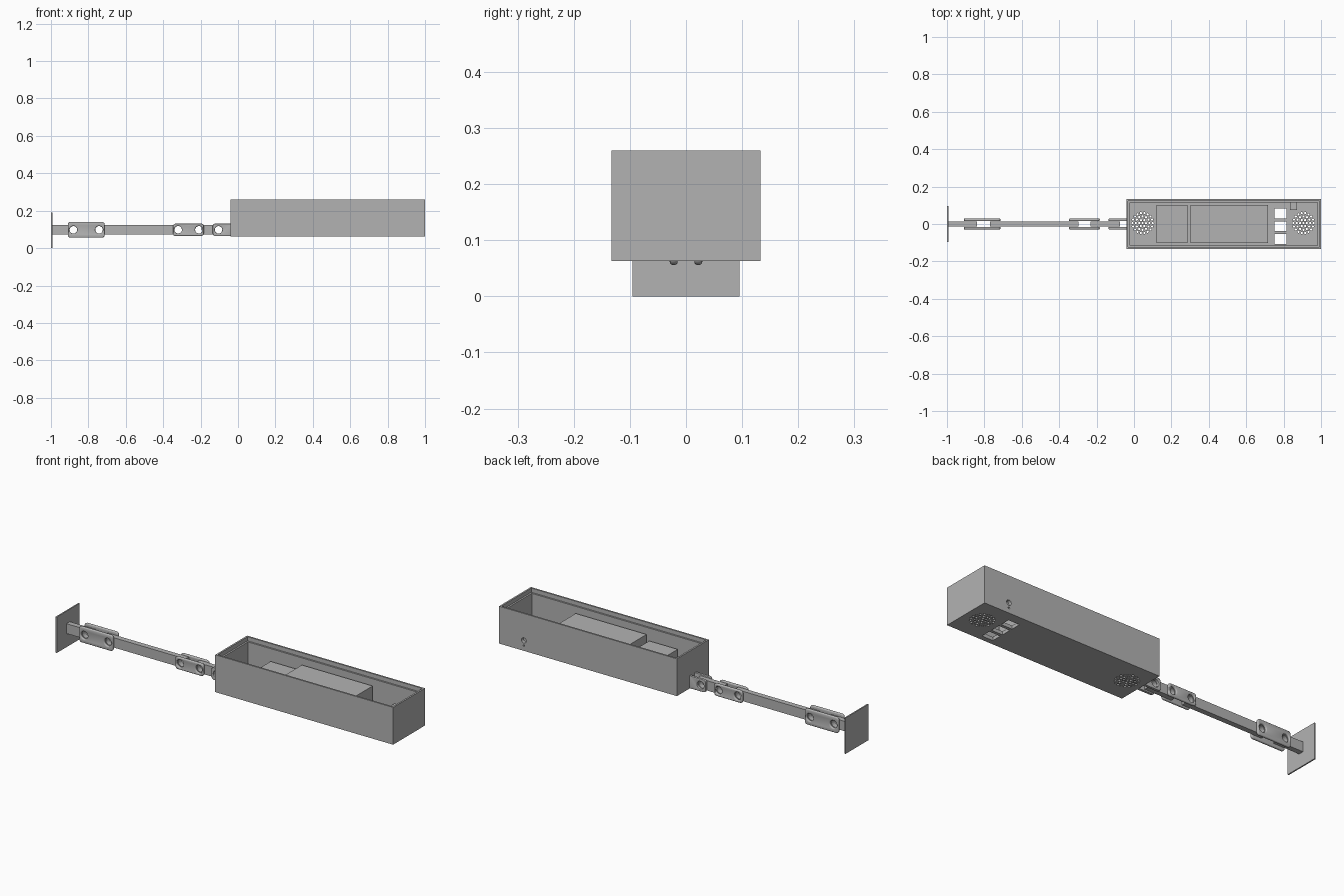
import bpy, bmesh, math
from mathutils import Matrix, Vector

if "Cube" in bpy.data.objects:
    bpy.data.objects.remove(bpy.data.objects["Cube"], do_unlink=True)

grey = bpy.data.materials.new("plain grey")
grey.use_nodes = True
grey.diffuse_color = (0.45, 0.45, 0.45, 1)
grey.node_tree.nodes["Principled BSDF"].inputs["Base Color"].default_value = grey.diffuse_color


def finish(name, bm):
    mesh = bpy.data.meshes.new(name)
    bm.to_mesh(mesh)
    bm.free()
    mesh.materials.append(grey)
    ob = bpy.data.objects.new(name, mesh)
    bpy.context.collection.objects.link(ob)
    return ob


def add_box(bm, x, y, z):
    size = Matrix.Diagonal((x[1] - x[0], y[1] - y[0], z[1] - z[0], 1))
    mid = Vector((sum(x) / 2, sum(y) / 2, sum(z) / 2))
    bmesh.ops.create_cube(bm, size=1, matrix=Matrix.Translation(mid) @ size)


def add_rod(bm, centre, radius, length, axis="Z", sides=24):
    turn = Matrix.Rotation(math.pi / 2, 4, "X") if axis == "Y" else Matrix()
    bmesh.ops.create_cone(bm, cap_ends=True, segments=sides, radius1=radius, radius2=radius,
                          depth=length, matrix=Matrix.Translation(centre) @ turn)


def box(name, x, y, z):
    bm = bmesh.new()
    add_box(bm, x, y, z)
    return finish(name, bm)


def apply_modifier(ob, mod):
    bpy.ops.object.select_all(action="DESELECT")
    bpy.context.view_layer.objects.active = ob
    ob.select_set(True)
    bpy.ops.object.modifier_apply(modifier=mod.name)


def cut(ob, bm):
    cutter = finish("cutter", bm)
    cutter.hide_render = True
    mod = ob.modifiers.new("cut", "BOOLEAN")
    mod.operation, mod.solver, mod.object = "DIFFERENCE", "EXACT", cutter
    apply_modifier(ob, mod)
    bpy.data.objects.remove(cutter, do_unlink=True)


def smooth(ob):
    bpy.ops.object.select_all(action="DESELECT")
    bpy.context.view_layer.objects.active = ob
    ob.select_set(True)
    bpy.ops.object.shade_smooth_by_angle(angle=math.radians(35))


# Open housing with a stepped rim
X0, X1, HALF, BASE, TOP = -0.04, 1.0, 0.133, 0.063, 0.26
FLOOR = BASE + 0.018
housing = box("housing", (X0, X1), (-HALF, HALF), (BASE, TOP))
for wall, bottom in ((0.018, FLOOR), (0.009, TOP - 0.022)):
    bm = bmesh.new()
    add_box(bm, (X0 + wall, X1 - wall), (wall - HALF, HALF - wall), (bottom, TOP + 0.1))
    cut(housing, bm)

# Openings in the floor: two round grilles, three windows, screw holes
bm = bmesh.new()
GRILLES = (0.046, 0.906)
for gx in GRILLES:
    for ring in range(4):
        count = max(1, 6 * ring)
        for i in range(count):
            a = math.tau * i / count
            spot = Vector((gx + 0.018 * ring * math.cos(a), 0.005 + 0.018 * ring * math.sin(a), BASE))
            add_rod(bm, spot, 0.006, 0.1, sides=12)
for i in range(3):
    wy = 0.056 - 0.068 * i
    add_box(bm, (0.75, 0.815), (wy - 0.026, wy + 0.026), (0, 0.12))
    add_rod(bm, Vector((0.738, wy, FLOOR)), 0.006, 0.01, sides=12)
cut(housing, bm)

# Socket holes in the back wall
bm = bmesh.new()
add_rod(bm, Vector((0.855, HALF, 0.118)), 0.014, 0.08, "Y")
add_rod(bm, Vector((0.855, HALF, 0.09)), 0.005, 0.08, "Y", 12)
cut(housing, bm)
smooth(housing)

# Thin rims around the grilles
for side, gx in zip(("left", "right"), reversed(GRILLES)):
    bm = bmesh.new()
    add_rod(bm, Vector((gx, 0.005, FLOOR + 0.001)), 0.067, 0.006, sides=40)
    rim = finish(side + "_grille_rim", bm)
    bm = bmesh.new()
    add_rod(bm, Vector((gx, 0.005, FLOOR)), 0.063, 0.1, sides=40)
    cut(rim, bm)
    smooth(rim)

# Blocks inside the housing
box("small_block", (0.12, 0.286), (-0.102, 0.102), (FLOOR, 0.178))
box("large_block", (0.302, 0.716), (-0.102, 0.102), (FLOOR, 0.208))
box("socket_block", (0.835, 0.872), (0.075, 0.116), (0.095, 0.142))

# Wall plate at the end of the arm
box("wall_plate", (-1, -0.993), (-0.095, 0.095), (0, 0.19))

# Arm bars with bolt holes
ARM_Z = 0.098
HOLES = (-0.88, -0.743, -0.32, -0.209, -0.104)


def drill(ob, x0, x1):
    bm = bmesh.new()
    for hx in HOLES:
        if x0 < hx < x1:
            add_rod(bm, Vector((hx, 0, ARM_Z)), 0.02, 0.2, "Y")
    cut(ob, bm)


for name, x0, x1 in (("wall_bar", -0.995, -0.84), ("middle_bar", -0.77, -0.297),
                     ("housing_bar", -0.233, -0.075)):
    bar = box(name, (x0, x1), (-0.014, 0.014), (ARM_Z - 0.026, ARM_Z + 0.026))
    drill(bar, x0, x1)
    smooth(bar)

# Rounded link plates on both sides of the bars
for name, x0, x1, h in (("wall_link", -0.91, -0.713, 0.042), ("middle_link", -0.348, -0.183, 0.033),
                        ("housing_link", -0.135, -0.03, 0.033)):
    for side, s in (("front", -1), ("back", 1)):
        bm = bmesh.new()
        add_box(bm, (x0, x1), sorted((s * 0.015, s * 0.029)), (ARM_Z - h, ARM_Z + h))
        corners = [e for e in bm.edges
                   if abs((e.verts[0].co - e.verts[1].co).normalized().y) > 0.9]
        bmesh.ops.bevel(bm, geom=corners, offset=0.014, segments=6, profile=0.5, affect="EDGES")
        link = finish(side + "_" + name, bm)
        drill(link, x0, x1)
        mod = link.modifiers.new("round", "BEVEL")
        mod.width, mod.segments, mod.limit_method = 0.006, 3, "ANGLE"
        mod.angle_limit = math.radians(60)
        apply_modifier(link, mod)
        smooth(link)
